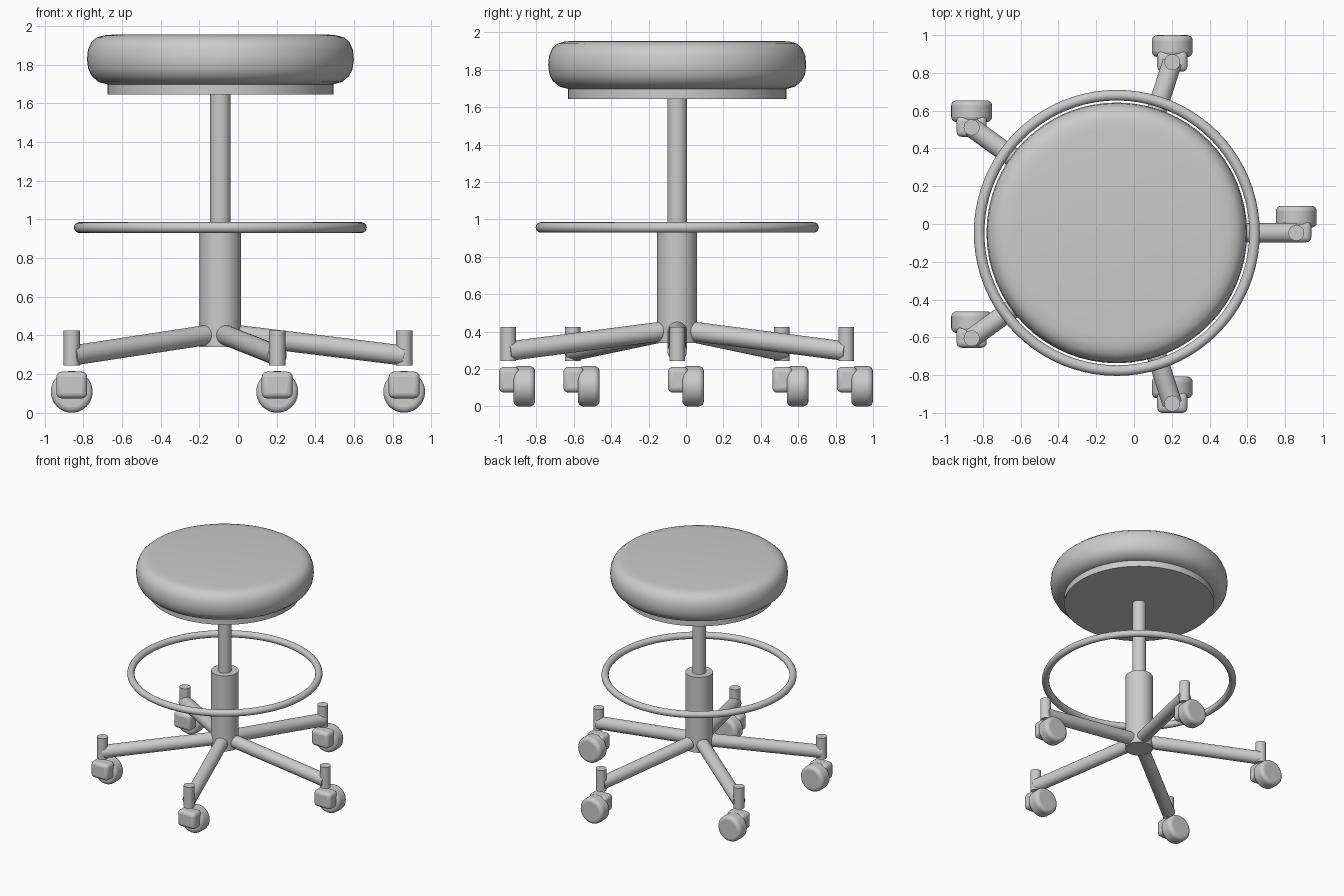
import bpy, math
from mathutils import Vector

if "Cube" in bpy.data.objects:
    bpy.data.objects.remove(bpy.data.objects["Cube"])

CX, CY = -0.091, -0.047      # stool axis
REACH = 0.95                 # axis to caster pin


def smooth(ob, name):
    ob.name = name
    bpy.ops.object.select_all(action='DESELECT')
    ob.select_set(True)
    bpy.context.view_layer.objects.active = ob
    bpy.ops.object.shade_smooth_by_angle(angle=math.radians(40))
    return ob


def rod(name, a, b, r, sides=48):
    a, b = Vector(a), Vector(b)
    d = b - a
    bpy.ops.mesh.primitive_cylinder_add(vertices=sides, radius=r, depth=d.length, location=(a + b) / 2)
    ob = bpy.context.object
    ob.rotation_euler = d.to_track_quat('Z', 'Y').to_euler()
    return smooth(ob, name)


def bevel(ob, width):
    m = ob.modifiers.new("rounding", 'BEVEL')
    m.width, m.segments = width, 4
    m.limit_method = 'ANGLE'
    m.angle_limit = math.radians(40)


def lathe(name, profile, sides=64):
    verts, faces = [], []
    n = len(profile)
    for i in range(sides):
        a = 2 * math.pi * i / sides
        verts += [(CX + r * math.cos(a), CY + r * math.sin(a), z) for r, z in profile]
    for i in range(sides):
        j = (i + 1) % sides
        faces += [(i * n + k, j * n + k, j * n + k + 1, i * n + k + 1) for k in range(n - 1)]
    # flat caps, profile runs bottom to top
    faces.append([i * n for i in reversed(range(sides))])
    faces.append([i * n + n - 1 for i in range(sides)])
    me = bpy.data.meshes.new(name)
    me.from_pydata(verts, [], faces)
    ob = bpy.data.objects.new(name, me)
    bpy.context.collection.objects.link(ob)
    return smooth(ob, name)


# Seat cushion and its plate
lathe("seat_cushion", [(0.585, 1.698), (0.63, 1.71), (0.665, 1.74), (0.683, 1.775), (0.69, 1.825),
                       (0.685, 1.875), (0.668, 1.915), (0.64, 1.94), (0.60, 1.951), (0.55, 1.955)])
rod("seat_plate", (CX, CY, 1.645), (CX, CY, 1.72), 0.584, 64)

# Column
rod("gas_lift", (CX, CY, 0.95), (CX, CY, 1.66), 0.053)
rod("column_sleeve", (CX, CY, 0.34), (CX, CY, 0.985), 0.107)

# Foot ring
bpy.ops.mesh.primitive_torus_add(major_radius=0.729, minor_radius=0.028, major_segments=80,
                                 minor_segments=16, location=(CX, CY, 0.957))
smooth(bpy.context.object, "foot_ring")

# Five legs, each with a pin and a caster; all casters face the same way
for i in range(5):
    a = math.radians(72 * i)
    c, s = math.cos(a), math.sin(a)
    px, py = CX + REACH * c, CY + REACH * s
    rod(f"leg_{i}", (CX + 0.05 * c, CY + 0.05 * s, 0.406), (px, py, 0.295), 0.052, 32)
    rod(f"caster_pin_{i}", (px, py, 0.243), (px, py, 0.425), 0.042, 32)
    wheel = rod(f"caster_wheel_{i}", (px, py + 0.028, 0.108), (px, py + 0.143, 0.108), 0.108)
    bevel(wheel, 0.028)
    bpy.ops.mesh.primitive_cube_add(size=1, location=(px, py + 0.005, 0.143))
    block = bpy.context.object
    block.scale = (0.16, 0.11, 0.138)
    bpy.ops.object.transform_apply(location=False, rotation=False, scale=True)
    smooth(block, f"caster_housing_{i}")
    bevel(block, 0.028)
